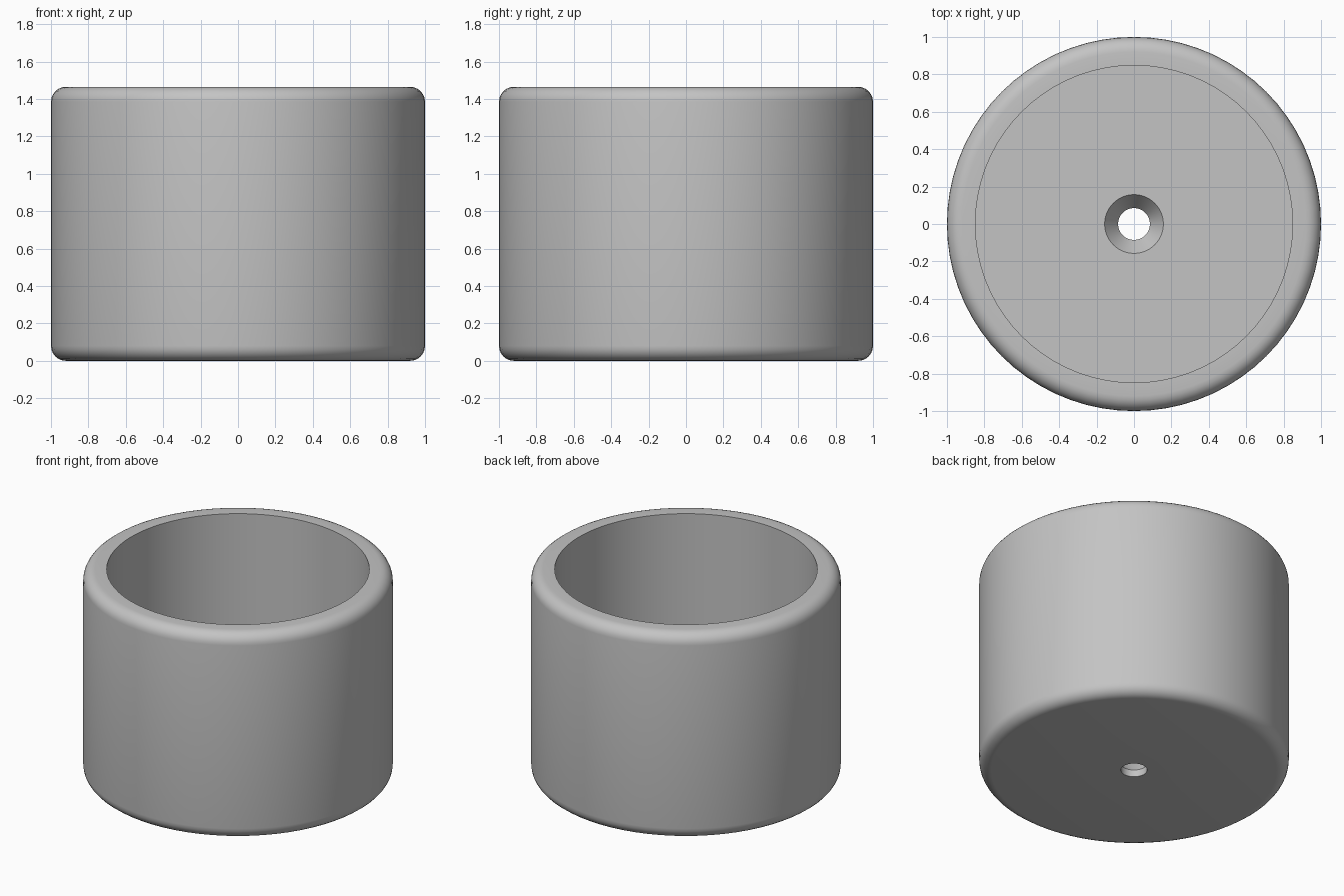
import bpy, bmesh
from math import sin, cos, pi, radians

cube = bpy.data.objects.get("Cube")
if cube:
    bpy.data.objects.remove(cube, do_unlink=True)

HEIGHT, OUTER, INNER = 1.465, 1.0, 0.848
FLOOR, HOLE, SINK, SINK_DEPTH = 0.15, 0.085, 0.157, 0.1
ROUND, SEGMENTS = 0.08, 72


def corner(z, start):
    """Quarter-circle points for a rounded outer edge."""
    steps = 6
    return [(OUTER - ROUND + ROUND * cos(start + i * pi / 2 / steps),
             z + ROUND * sin(start + i * pi / 2 / steps)) for i in range(steps + 1)]


# Closed cross-section: hole, underside, outer wall, rim, inner wall, floor, countersink
profile = [(HOLE, 0)]
profile += corner(ROUND, -pi / 2)
profile += corner(HEIGHT - ROUND, 0)
profile += [(INNER, HEIGHT), (INNER, FLOOR), (SINK, FLOOR), (HOLE, FLOOR - SINK_DEPTH)]

# Spin the cross-section into the cup
bm = bmesh.new()
verts = [bm.verts.new((r, 0, z)) for r, z in profile]
edges = [bm.edges.new((v, verts[(i + 1) % len(verts)])) for i, v in enumerate(verts)]
bmesh.ops.spin(bm, geom=verts + edges, cent=(0, 0, 0), axis=(0, 0, 1),
               angle=2 * pi, steps=SEGMENTS, use_merge=True)
bmesh.ops.remove_doubles(bm, verts=bm.verts[:], dist=0.0005)
bmesh.ops.recalc_face_normals(bm, faces=bm.faces[:])
mesh = bpy.data.meshes.new("round_cup")
bm.to_mesh(mesh)
bm.free()
cup = bpy.data.objects.new("round_cup", mesh)
bpy.context.collection.objects.link(cup)

# Plain grey material
grey = bpy.data.materials.new("plain_grey")
grey.use_nodes = True
colour = (0.55, 0.55, 0.55, 1)
grey.diffuse_color = colour
grey.node_tree.nodes["Principled BSDF"].inputs["Base Color"].default_value = colour
mesh.materials.append(grey)

# Smooth walls with crisp rim and floor edges
bpy.ops.object.select_all(action='DESELECT')
cup.select_set(True)
bpy.context.view_layer.objects.active = cup
bpy.ops.object.shade_smooth_by_angle(angle=radians(30))
